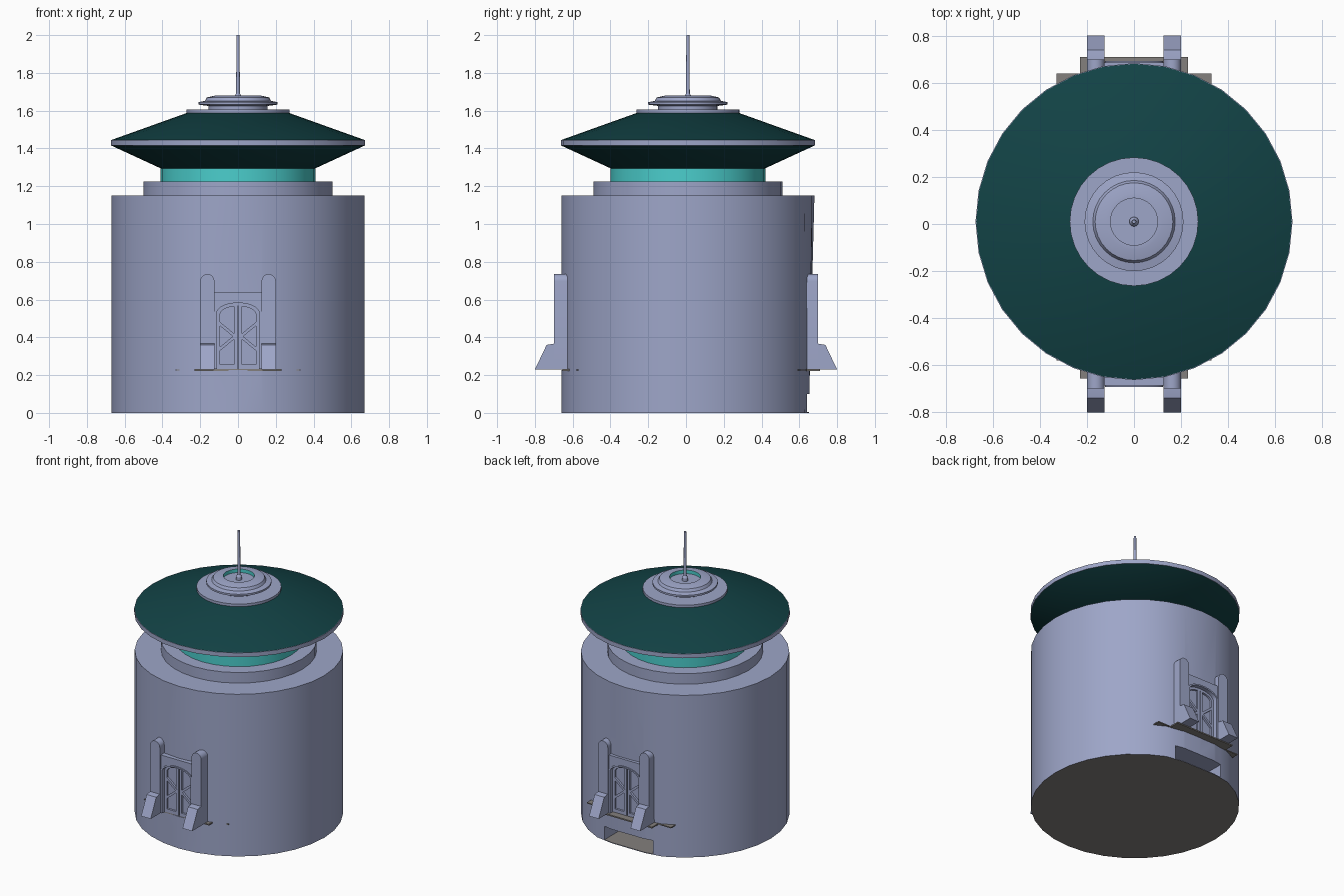
import bpy, bmesh, math
from mathutils import Vector, Matrix

cube = bpy.data.objects.get("Cube")
if cube:
    bpy.data.objects.remove(cube, do_unlink=True)

SIDES = 32
CENTRE_Y = 0.01


def material(name, r, g, b):
    m = bpy.data.materials.new(name)
    m.use_nodes = True
    m.diffuse_color = (r, g, b, 1)
    m.node_tree.nodes["Principled BSDF"].inputs["Base Color"].default_value = (r, g, b, 1)
    return m


STONE = material("pale blue stone", 0.34, 0.38, 0.58)
ROOF = material("dark teal roof", 0.006, 0.055, 0.06)
GLASS = material("turquoise glass", 0.07, 0.62, 0.61)
FLOOR = material("warm grey floor", 0.23, 0.215, 0.205)


def finish(name, bm, mats, smooth=False):
    bmesh.ops.recalc_face_normals(bm, faces=bm.faces)
    mesh = bpy.data.meshes.new(name)
    bm.to_mesh(mesh)
    bm.free()
    for m in mats:
        mesh.materials.append(m)
    ob = bpy.data.objects.new(name, mesh)
    bpy.context.collection.objects.link(ob)
    bpy.ops.object.select_all(action='DESELECT')
    ob.select_set(True)
    bpy.context.view_layer.objects.active = ob
    if smooth:
        bpy.ops.object.shade_smooth_by_angle(angle=math.radians(25))
    return ob


def lathe(name, profile, mats, glass_segment=None, smooth=True):
    """Closed solid of revolution from (radius, height) points."""
    bm = bmesh.new()
    rings = []
    for r, z in profile:
        ring = []
        for i in range(SIDES):
            a = math.tau * i / SIDES
            ring.append(bm.verts.new((r * math.cos(a), CENTRE_Y + r * math.sin(a), z)))
        rings.append(ring)
    for k in range(len(rings) - 1):
        lo, hi = rings[k], rings[k + 1]
        for i in range(SIDES):
            j = (i + 1) % SIDES
            f = bm.faces.new((lo[i], lo[j], hi[j], hi[i]))
            f.material_index = 1 if k == glass_segment else 0
    bm.faces.new(rings[0])
    bm.faces.new(rings[-1])
    return finish(name, bm, mats, smooth)


def add_prism(bm, outline, start, end, axis):
    """Extrude an outline along y (points are x, z) or along x (points are y, z)."""
    def place(p, d):
        return (p[0], d, p[1]) if axis == 'Y' else (d, p[0], p[1])
    a = [bm.verts.new(place(p, start)) for p in outline]
    b = [bm.verts.new(place(p, end)) for p in outline]
    bm.faces.new(a)
    bm.faces.new(b)
    for i in range(len(a)):
        j = (i + 1) % len(a)
        bm.faces.new((a[i], a[j], b[j], b[i]))


def add_box(bm, lo, hi):
    add_prism(bm, [(lo[0], lo[2]), (hi[0], lo[2]), (hi[0], hi[2]), (lo[0], hi[2])],
              lo[1], hi[1], 'Y')


def add_bar(bm, p, q, width, start, end):
    p, q = Vector(p), Vector(q)
    d = (q - p).normalized() * width / 2
    n = Vector((-d.y, d.x))
    add_prism(bm, [p + n, p - n, q - n, q + n], start, end, 'Y')


def arch(half_width, spring, rise, base, steps=14):
    """Open arch outline running from the bottom left to the bottom right."""
    pts = [(-half_width, base)]
    for i in range(steps + 1):
        a = math.pi * (1 - i / steps)
        pts.append((half_width * math.cos(a), spring + rise * math.sin(a)))
    return pts + [(half_width, base)]


# Tower body, with the rear wall leaning in toward its foot
body = lathe("tower_body", [(0.67, 0), (0.67, 1.15)], [STONE, FLOOR], smooth=False)
for v in body.data.vertices:
    if v.co.y > 0 and abs(v.co.x) < 0.2 and v.co.z < 0.1:
        v.co.y = 0.65

# Door niches on both sides and the low slot at the rear
bm = bmesh.new()
add_box(bm, (-0.12, -0.8, 0.226), (0.12, -0.61, 0.6))
add_box(bm, (-0.12, 0.61, 0.226), (0.12, 0.8, 0.6))
add_box(bm, (-0.19, 0.35, 0.005), (0.19, 0.8, 0.1))
cutter = finish("niche_cutter", bm, [STONE])
cutter.hide_render = True
bpy.ops.object.select_all(action='DESELECT')
body.select_set(True)
bpy.context.view_layer.objects.active = body
mod = body.modifiers.new("niches", 'BOOLEAN')
mod.operation = 'DIFFERENCE'
mod.solver = 'EXACT'
mod.object = cutter
bpy.ops.object.modifier_apply(modifier=mod.name)
bpy.data.objects.remove(cutter, do_unlink=True)
for f in body.data.polygons:
    f.material_index = 1 if f.center.z < 0.02 and abs(f.normal.z) > 0.9 else 0
bpy.ops.object.shade_smooth_by_angle(angle=math.radians(25))

# Stacked upper storey and roof
lathe("collar", [(0.5, 1.14), (0.5, 1.225)], [STONE])
lathe("window_band", [(0.41, 1.22), (0.41, 1.3)], [GLASS])
lathe("roof_underside", [(0.41, 1.295), (0.67, 1.415)], [ROOF])
lathe("roof_rim", [(0.673, 1.415), (0.673, 1.445)], [STONE])
lathe("roof_top", [(0.67, 1.445), (0.27, 1.588)], [ROOF])
lathe("roof_cap", [(0.273, 1.585), (0.273, 1.605)], [STONE])
lathe("lantern", [(0.157, 1.6), (0.157, 1.625), (0.21, 1.632), (0.21, 1.645), (0.175, 1.652),
                  (0.165, 1.67), (0.12, 1.68), (0.1, 1.68), (0.1, 1.655)],
      [STONE, GLASS], glass_segment=7)

# Mast
mast = lathe("mast", [(0.02, 1.65), (0.02, 1.675), (0.01, 1.69), (0.008, 2.0)], [STONE])

# Grey door sills
bm = bmesh.new()
add_box(bm, (-0.33, -0.58, 0.224), (0.33, 0.64, 0.231))
add_box(bm, (-0.23, -0.655, 0.223), (0.23, 0.71, 0.232))
finish("door_sills", bm, [FLOOR])


def doorway(prefix, turn):
    BASE = 0.232

    def done(name, bm):
        bmesh.ops.transform(bm, matrix=Matrix.Rotation(turn, 4, 'Z'), verts=bm.verts)
        finish(prefix + "_" + name, bm, [STONE], True)

    # Round-topped pillars with flared feet
    bm = bmesh.new()
    for side in (-1, 1):
        cap = arch(0.0375, 0.697, 0.038, 0.23)
        add_prism(bm, [(x + side * 0.1625, z) for x, z in cap], -0.698, -0.6, 'Y')
        foot = [(-0.62, 0.23), (-0.80, 0.23), (-0.738, 0.36), (-0.695, 0.367), (-0.62, 0.367)]
        add_prism(bm, foot, side * 0.125, side * 0.2, 'X')
    done("pillars", bm)

    # Wall panel pierced by the arch, with a raised moulding around it
    opening = arch(0.112, 0.53, 0.052, BASE)
    bm = bmesh.new()
    add_prism(bm, [(-0.13, BASE), (-0.13, 0.64), (0.13, 0.64), (0.13, BASE)] + opening[::-1],
              -0.685, -0.6, 'Y')
    done("frame", bm)
    bm = bmesh.new()
    add_prism(bm, arch(0.124, 0.532, 0.06, BASE) + opening[::-1], -0.692, -0.68, 'Y')
    done("moulding", bm)

    # Double door with stiles, rails and slanted braces
    bm = bmesh.new()
    add_prism(bm, arch(0.113, 0.53, 0.053, BASE), -0.648, -0.615, 'Y')
    front, back = -0.662, -0.645
    add_prism(bm, opening + arch(0.094, 0.525, 0.04, BASE)[::-1], front, back, 'Y')
    for side in (-1, 1):
        add_bar(bm, (side * 0.012, BASE), (side * 0.012, 0.578), 0.018, front, back)
        add_bar(bm, (side * 0.012, 0.245), (side * 0.1, 0.245), 0.024, front, back)
        for z in (0.335, 0.475):
            add_bar(bm, (side * 0.1, z), (side * 0.015, 0.405), 0.016, front - 0.001, back)
    done("door", bm)


doorway("front", 0)
doorway("rear", math.pi)
